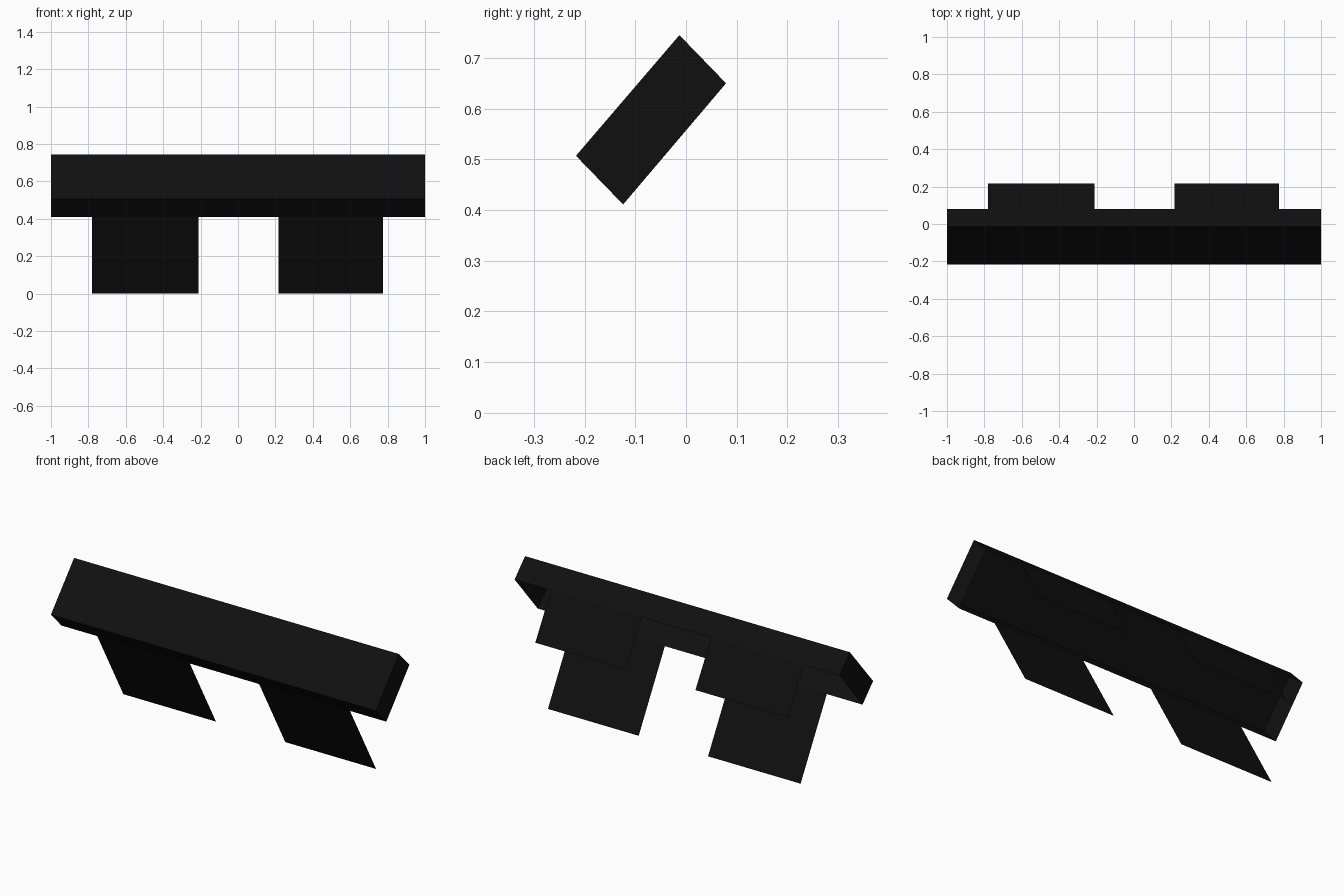
import bpy
import bmesh

if "Cube" in bpy.data.objects:
    bpy.data.objects.remove(bpy.data.objects["Cube"])

black = bpy.data.materials.new("near_black")
black.diffuse_color = (0.005, 0.005, 0.005, 1)
black.use_nodes = True
black.node_tree.nodes["Principled BSDF"].inputs["Base Color"].default_value = black.diffuse_color

# Cross-section corners (y, z) of the tilted bar
TOP, BACK = (-0.013, 0.745), (0.079, 0.65)
BOTTOM, FRONT = (-0.124, 0.411), (-0.217, 0.507)


def sheet(name, profile, x0, x1, capped=False):
    """Sweep an open (y, z) profile along x as thin sheets, optionally closing the ends."""
    bm = bmesh.new()
    left = [bm.verts.new((x0, y, z)) for y, z in profile]
    right = [bm.verts.new((x1, y, z)) for y, z in profile]
    for i in range(len(profile) - 1):
        bm.faces.new((left[i], left[i + 1], right[i + 1], right[i]))
    if capped:
        bm.faces.new(left[::-1])
        bm.faces.new(right)
    bmesh.ops.recalc_face_normals(bm, faces=bm.faces)
    mesh = bpy.data.meshes.new(name)
    bm.to_mesh(mesh)
    bm.free()
    mesh.materials.append(black)
    obj = bpy.data.objects.new(name, mesh)
    bpy.context.collection.objects.link(obj)
    return obj


# Tilted bar: a shallow tray, open on its rear underside
sheet("bar", [BACK, TOP, FRONT, BOTTOM], -1, 1, capped=True)

# Two pairs of slanted flaps hanging from the opening's edges
for side, x0, x1 in (("left", -0.78, -0.21), ("right", 0.217, 0.776)):
    sheet("upper_flap_" + side, [(0.217, 0.411), BACK], x0, x1)
    sheet("lower_flap_" + side, [(0.106, 0.0), BOTTOM], x0, x1)
